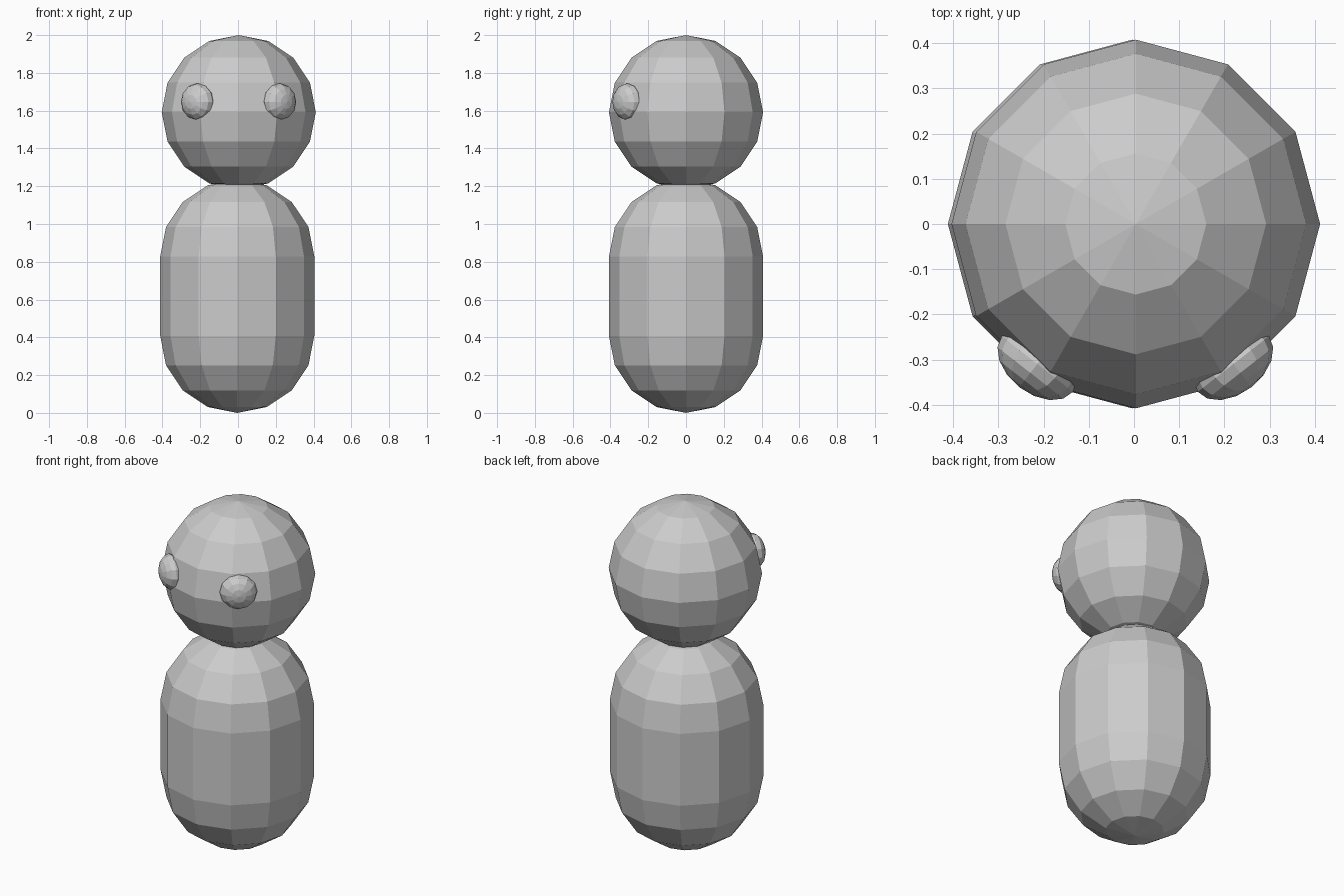
import bpy, bmesh, math
from mathutils import Matrix, Vector

if "Cube" in bpy.data.objects:
    bpy.data.objects.remove(bpy.data.objects["Cube"])

R = 0.408


def ball(name, matrix, stretch=0.0):
    """12 x 8 faceted sphere; stretch pulls the halves apart into a capsule."""
    bm = bmesh.new()
    bmesh.ops.create_uvsphere(bm, u_segments=12, v_segments=8, radius=1.0)
    if stretch:
        # split the equator into two rings joined by a straight band
        geom = bm.verts[:] + bm.edges[:] + bm.faces[:]
        bmesh.ops.bisect_plane(bm, geom=geom, plane_co=(0, 0, 0.05), plane_no=(0, 0, 1))
        for v in bm.verts:
            if abs(v.co.z - 0.05) < 1e-4:
                v.co = Vector((v.co.x, v.co.y, 0)).normalized()
                v.co.z = stretch
            elif v.co.z > 0.05:
                v.co.z += stretch
    bm.transform(matrix)
    bmesh.ops.recalc_face_normals(bm, faces=bm.faces)
    mesh = bpy.data.meshes.new(name)
    bm.to_mesh(mesh)
    bm.free()
    obj = bpy.data.objects.new(name, mesh)
    bpy.context.collection.objects.link(obj)
    return obj


# Capsule body
ball("body", Matrix.Translation((-0.004, 0, R)) @ Matrix.Scale(R, 4), stretch=0.42 / R)

# Round head
ball("head", Matrix.Translation((0.004, 0, 2 - R)) @ Matrix.Scale(R, 4))

# Flattened eyes, poles facing outwards from the head
for side, label in ((-1, "left"), (1, "right")):
    turn = math.radians(38) * side
    place = (Matrix.Translation((0.003 + 0.217 * side, -0.31, 1.647))
             @ Matrix.Rotation(turn, 4, 'Z')
             @ Matrix.Rotation(math.radians(90), 4, 'X')
             @ Matrix.Diagonal((0.1, 0.098, 0.065, 1)))
    ball("eye_" + label, place)
